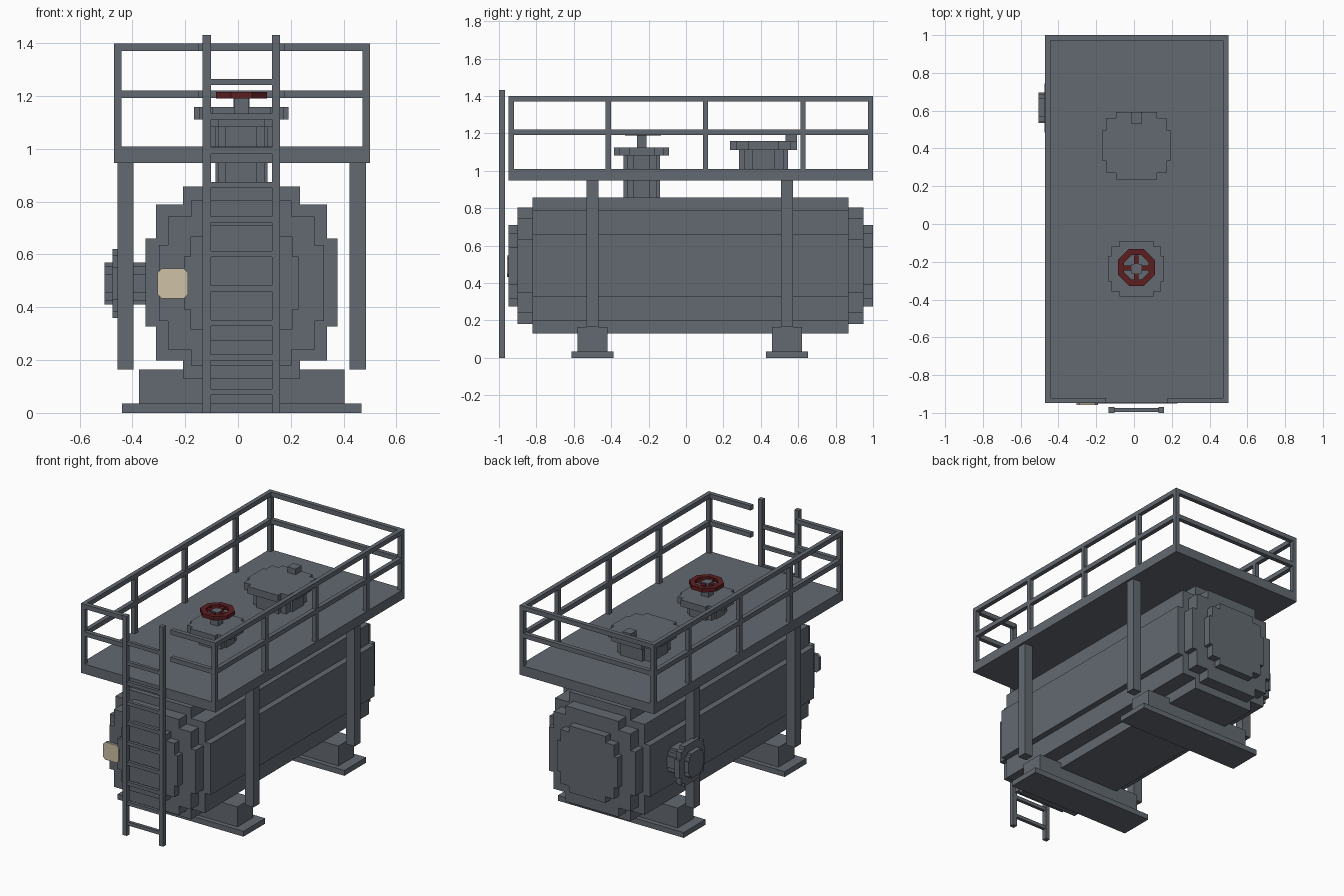
import bpy, bmesh, math
from mathutils import Vector

if "Cube" in bpy.data.objects:
    bpy.data.objects.remove(bpy.data.objects["Cube"])

CX = 0.013  # lengthwise centre line of the tank


def material(name, rgb):
    m = bpy.data.materials.new(name)
    m.diffuse_color = (*rgb, 1)
    m.use_nodes = True
    m.node_tree.nodes["Principled BSDF"].inputs["Base Color"].default_value = m.diffuse_color
    return m


GREY = material("steel_grey", (0.125, 0.142, 0.165))
RED = material("dark_red", (0.11, 0.013, 0.015))
BEIGE = material("beige", (0.62, 0.54, 0.38))


def finish(bm, name, mat):
    bmesh.ops.recalc_face_normals(bm, faces=bm.faces)
    mesh = bpy.data.meshes.new(name)
    bm.to_mesh(mesh)
    bm.free()
    mesh.materials.append(mat)
    obj = bpy.data.objects.new(name, mesh)
    bpy.context.collection.objects.link(obj)
    return obj


def add_box(bm, x0, x1, y0, y1, z0, z1):
    verts = bmesh.ops.create_cube(bm, size=1)["verts"]
    for v in verts:
        v.co = Vector(((x0 + x1) / 2 + v.co.x * (x1 - x0),
                       (y0 + y1) / 2 + v.co.y * (y1 - y0),
                       (z0 + z1) / 2 + v.co.z * (z1 - z0)))


def boxes(name, items, mat=GREY):
    bm = bmesh.new()
    for b in items:
        add_box(bm, *b)
    return finish(bm, name, mat)


def stepped_outline(r):
    # blocky circle: three steps per quarter
    q = [(1, 0.46), (0.89, 0.46), (0.89, 0.81), (0.61, 0.81), (0.61, 1)]
    pts = q + [(-a, b) for a, b in reversed(q)]
    pts += [(-a, -b) for a, b in pts]
    return [(a * r, b * r) for a, b in pts]


def prism(name, outline, axis, centre, lo, hi, mat=GREY):
    # centre holds the two coordinates across the axis, in x, y, z order
    def place(a, b, c):
        p = [centre[0] + a, centre[1] + b]
        p.insert(axis, c)
        return p
    bm = bmesh.new()
    face = bm.faces.new([bm.verts.new(place(a, b, lo)) for a, b in outline])
    ext = bmesh.ops.extrude_face_region(bm, geom=[face], use_keep_orig=True)
    for v in ext["geom"]:
        if isinstance(v, bmesh.types.BMVert):
            v.co[axis] = hi
    return finish(bm, name, mat)


# Tank body and its stepped end caps
prism("tank_body", stepped_outline(0.364), 1, (CX, 0.494), -0.82, 0.87)
for tag, y0, y1, sign in (("front", -0.82, -0.90, -1), ("back", 0.87, 0.95, 1)):
    prism(f"{tag}_cap_ring", stepped_outline(0.312), 1, (CX, 0.492), *sorted((y0, y1)))
    prism(f"{tag}_cap_end", stepped_outline(0.217), 1, (CX, 0.492),
          *sorted((y1, y1 + sign * 0.05)))

# Feet, saddles and platform posts
for tag, y in (("front", -0.5), ("back", 0.54)):
    boxes(f"{tag}_base_plate", [(-0.44, 0.468, y - 0.112, y + 0.112, 0, 0.035)])
    boxes(f"{tag}_saddle", [(-0.375, 0.403, y - 0.081, y + 0.081, 0.035, 0.165)])
    boxes(f"{tag}_platform_posts", [(x - 0.031, x + 0.031, y - 0.031, y + 0.031, 0.165, 0.95)
                                    for x in (-0.426, 0.454)])

# Platform
X0, X1, Y0, Y1 = -0.47, 0.5, -0.948, 1.0
boxes("platform", [(X0, X1, Y0, Y1, 0.947, 1.01)])

# Railing with an opening at the ladder
T = 0.028
posts = [(x, x + T, y, y + T, 1.01, 1.37)
         for x in (X0, X1 - T) for y in (Y0, -0.43, 0.09, 0.612, Y1 - T)]
boxes("railing_posts", posts)
rails = []
for z in (1.192, 1.37):
    rails += [(x, x + T, Y0, Y1, z, z + 0.03) for x in (X0, X1 - T)]
    rails += [(X0 + T, X1 - T, Y1 - T, Y1, z, z + 0.03),
              (X0 + T, -0.147, Y0, Y0 + T, z, z + 0.03),
              (0.177, X1 - T, Y0, Y0 + T, z, z + 0.03)]
boxes("railing_bars", rails)

# Ladder
boxes("ladder_rails", [(-0.134, -0.103, -1, -0.969, 0, 1.432),
                       (0.129, 0.16, -1, -0.969, 0, 1.432)])
boxes("ladder_rungs", [(-0.103, 0.129, -0.995, -0.974, 0.068 + i * 0.1305, 0.091 + i * 0.1305)
                       for i in range(10)])

# Manhole
prism("manhole_neck", stepped_outline(0.131), 2, (CX, 0.415), 1.0, 1.112)
prism("manhole_lid", stepped_outline(0.179), 2, (CX, 0.415), 1.112, 1.158)
boxes("manhole_handle", [(CX - 0.03, CX + 0.03, 0.532, 0.594, 1.158, 1.195)])

# Top valve
VY = -0.237
prism("valve_neck", stepped_outline(0.098), 2, (CX, VY), 0.84, 1.082)
prism("valve_flange", stepped_outline(0.147), 2, (CX, VY), 1.082, 1.125)
boxes("valve_stem", [(CX - 0.026, CX + 0.026, VY - 0.026, VY + 0.026, 1.125, 1.213)])

# Octagonal handwheel with four spokes
bm = bmesh.new()
rings = []
for r, z in ((0.105, 1.19), (0.105, 1.215), (0.07, 1.215), (0.07, 1.19)):
    rings.append([bm.verts.new((CX + r * math.cos(math.pi * (i + 0.5) / 4),
                                VY + 0.007 + r * math.sin(math.pi * (i + 0.5) / 4), z))
                  for i in range(8)])
for k in range(4):
    a, b = rings[k], rings[(k + 1) % 4]
    for i in range(8):
        j = (i + 1) % 8
        bm.faces.new((a[i], a[j], b[j], b[i]))
for s in (-1, 1):
    xs, ys = sorted((s * 0.026, s * 0.068)), sorted((s * 0.026, s * 0.07))
    add_box(bm, CX + xs[0], CX + xs[1], VY - 0.009, VY + 0.016, 1.193, 1.21)
    add_box(bm, CX - 0.012, CX + 0.012, VY + ys[0], VY + ys[1], 1.193, 1.21)
finish(bm, "handwheel", RED)

# Side nozzle
for name, r, x0, x1 in (("side_nozzle_neck", 0.08, -0.44, -0.34),
                        ("side_nozzle_flange", 0.13, -0.475, -0.44),
                        ("side_nozzle_cap", 0.08, -0.505, -0.475)):
    prism(name, stepped_outline(r), 0, (0.615, 0.49), x0, x1)

# Gauge on the front cap
GX, GZ, R, C = -0.247, 0.49, 0.057, 0.041
octagon = [(R, -C), (R, C), (C, R), (-C, R), (-R, C), (-R, -C), (-C, -R), (C, -R)]
boxes("gauge_neck", [(GX - 0.025, GX + 0.025, -0.935, -0.895, GZ - 0.025, GZ + 0.025)])
prism("gauge_body", octagon, 1, (GX, GZ), -0.951, -0.935)
prism("gauge_face", octagon, 1, (GX, GZ), -0.958, -0.951, BEIGE)
